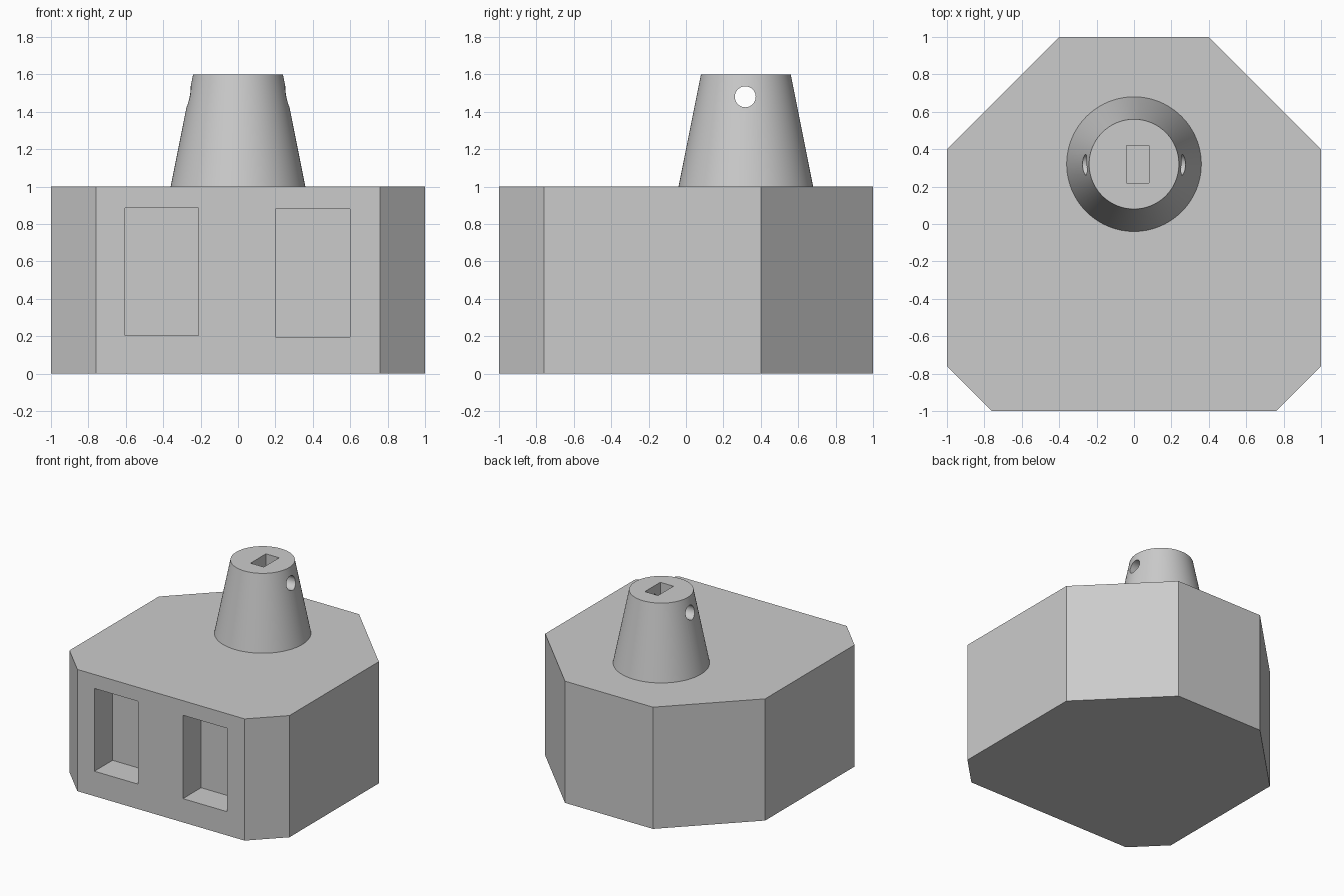
import bpy, bmesh, math
from mathutils import Matrix

old = bpy.data.objects.get("Cube")
if old:
    bpy.data.objects.remove(old, do_unlink=True)

GREY = (0.6, 0.6, 0.6, 1.0)
mat = bpy.data.materials.new("plain grey")
mat.use_nodes = True
mat.diffuse_color = GREY
mat.node_tree.nodes["Principled BSDF"].inputs["Base Color"].default_value = GREY


def finish(name, bm):
    bmesh.ops.recalc_face_normals(bm, faces=bm.faces)
    mesh = bpy.data.meshes.new(name)
    bm.to_mesh(mesh)
    bm.free()
    mesh.materials.append(mat)
    obj = bpy.data.objects.new(name, mesh)
    bpy.context.collection.objects.link(obj)
    return obj


def box(name, lo, hi):
    bm = bmesh.new()
    size = [b - a for a, b in zip(lo, hi)]
    mid = [(a + b) / 2 for a, b in zip(lo, hi)]
    bmesh.ops.create_cube(bm, size=1, matrix=Matrix.Translation(mid) @ Matrix.Diagonal((*size, 1)))
    return finish(name, bm)


def cone(name, r1, r2, depth, sides, matrix):
    bm = bmesh.new()
    bmesh.ops.create_cone(bm, cap_ends=True, segments=sides, radius1=r1,
                          radius2=r2, depth=depth, matrix=matrix)
    return finish(name, bm)


def carve(obj, cutters):
    for cutter in cutters:
        mod = obj.modifiers.new("cut", 'BOOLEAN')
        mod.operation = 'DIFFERENCE'
        mod.solver = 'EXACT'
        mod.object = cutter
        bpy.context.view_layer.objects.active = obj
        bpy.ops.object.modifier_apply(modifier=mod.name)
        bpy.data.objects.remove(cutter, do_unlink=True)


def smooth(obj):
    bpy.ops.object.select_all(action='DESELECT')
    obj.select_set(True)
    bpy.context.view_layer.objects.active = obj
    bpy.ops.object.shade_smooth_by_angle(angle=math.radians(30))


# Eight-sided body: small front corners, large rear corners
half = [(0.76, -1), (1, -0.76), (1, 0.4), (0.4, 1)]
outline = half + [(-x, y) for x, y in reversed(half)]
bm = bmesh.new()
floor = bm.faces.new([bm.verts.new((x, y, 0)) for x, y in outline])
top = bmesh.ops.extrude_face_region(bm, geom=[floor])
bmesh.ops.translate(bm, vec=(0, 0, 1),
                    verts=[g for g in top["geom"] if isinstance(g, bmesh.types.BMVert)])
body = finish("body", bm)

# Two rectangular pockets in the front
carve(body, [box("left_pocket", (0.2, -1.1, 0.195), (0.6, -0.765, 0.88)),
             box("right_pocket", (-0.605, -1.1, 0.205), (-0.21, -0.765, 0.885))])

# Tapered tower with a slot in the top and a cross hole through the sides
CY = 0.32
tower = cone("tower", 0.36, 0.24, 0.6, 96, Matrix.Translation((0, CY, 1.3)))
carve(tower, [
    box("slot", (-0.04, 0.22, 1.2), (0.08, 0.42, 1.7)),
    cone("cross_hole", 0.056, 0.056, 1, 32,
         Matrix.Translation((0, CY - 0.003, 1.48)) @ Matrix.Rotation(math.pi / 2, 4, 'Y'))])
smooth(tower)
